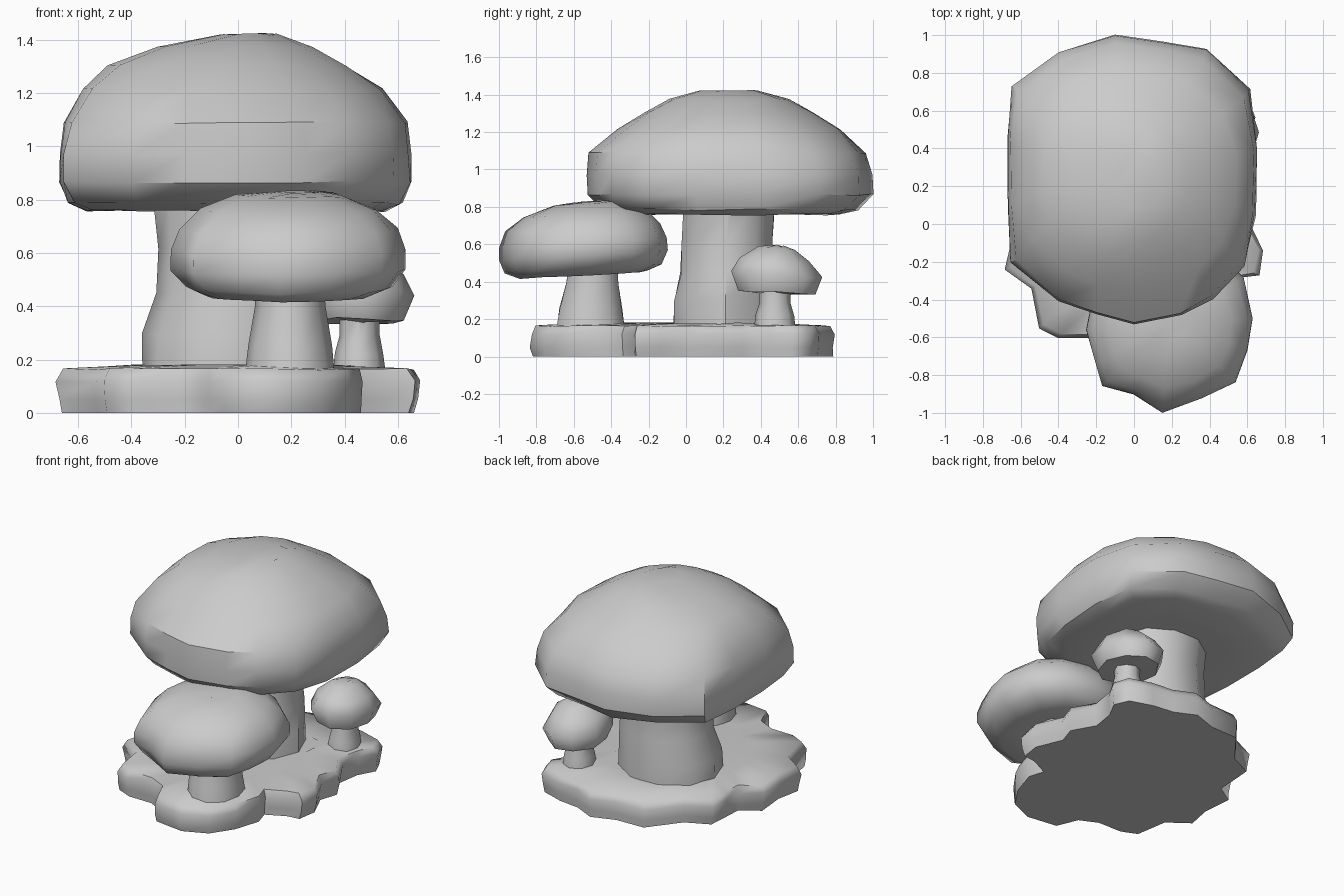
import bpy, bmesh, math, random

random.seed(4)
stone = bpy.data.materials.new("grey_stone")
stone.diffuse_color = (0.6, 0.6, 0.6, 1)


def loft(name, plan, centre, rings, slope=0.0, jitter=0.0, angle=40, radii=None):
    """Stack scaled copies of a plan outline.
    rings: (scale_x, scale_y, z, shift_x, shift_y, roundness); roundness blends to an ellipse."""
    bm = bmesh.new()
    cx, cy = centre
    loops = []
    for sx, sy, z, dx, dy, rnd in rings:
        loop = []
        for x, y in plan:
            px, py = x - cx, y - cy
            if rnd and radii:
                k = 1 / math.hypot(px / radii[0], py / radii[1])
                k = 1 + rnd * (k - 1)
                px, py = px * k, py * k
            k = 1 + random.uniform(-jitter, jitter)
            px, py = px * sx * k + dx, py * sy * k + dy
            pz = z + slope * py + random.uniform(-jitter, jitter) * 0.5
            loop.append(bm.verts.new((cx + px, cy + py, max(pz, 0) if z else 0)))
        loops.append(loop)
    n = len(plan)
    for a, b in zip(loops, loops[1:]):
        for i in range(n):
            j = (i + 1) % n
            bm.faces.new((a[i], a[j], b[j], b[i]))
    bm.faces.new(loops[0][::-1])
    bm.faces.new(loops[-1])
    bmesh.ops.recalc_face_normals(bm, faces=bm.faces)
    me = bpy.data.meshes.new(name)
    bm.to_mesh(me)
    bm.free()
    me.materials.append(stone)
    ob = bpy.data.objects.new(name, me)
    bpy.context.collection.objects.link(ob)
    bpy.ops.object.select_all(action='DESELECT')
    ob.select_set(True)
    bpy.context.view_layer.objects.active = ob
    bpy.ops.object.shade_smooth_by_angle(angle=math.radians(angle))
    return ob


def oval(cx, cy, rx, ry, n=10):
    return [(cx + rx * math.cos(2 * math.pi * i / n), cy + ry * math.sin(2 * math.pi * i / n))
            for i in range(n)]


# Lobed rock base
base_plan = [(.16, -.83), (.32, -.76), (.42, -.62), (.47, -.44), (.44, -.34), (.57, -.28), (.66, -.27),
             (.68, -.14), (.6, .03), (.64, .15), (.56, .3), (.58, .45), (.64, .56), (.6, .66),
             (.45, .71), (.3, .73), (.16, .79), (0, .74), (-.2, .73), (-.36, .53), (-.52, .46),
             (-.53, .32), (-.54, .2), (-.66, .12), (-.65, -.08), (-.68, -.24),
             (-.54, -.34), (-.5, -.55), (-.4, -.6), (-.23, -.6), (-.11, -.66), (-.05, -.8)]
loft("rock_base", base_plan, (0, 0),
     [(.975, .99, 0, 0, 0, 0), (.99, 1, .05, 0, 0, 0), (1, 1, .12, 0, 0, 0),
      (.965, .97, .165, 0, 0, 0), (.6, .6, .178, 0, 0, 0)], angle=60, jitter=.008)

# Large mushroom
loft("large_stem", oval(-.03, .21, .32, .29), (-.03, .21),
     [(1.04, 1, .15, 0, 0, 0), (1.02, 1, .3, 0, 0, 0), (.92, .9, .45, .02, .01, 0),
      (.88, .88, .62, .01, .01, 0), (.92, .88, .8, .01, .02, 0)], jitter=.015)
large_plan = [(0, -.53), (.25, -.48), (.42, -.4), (.58, -.22), (.64, .05), (.655, .4), (.61, .71),
              (.38, .92), (.15, .96), (-.1, 1.0), (-.4, .91), (-.65, .73), (-.67, .45), (-.67, .1),
              (-.65, -.2), (-.4, -.41), (-.2, -.48)]
loft("large_cap", large_plan, (0, .22),
     [(.5, .45, .765, 0, 0, 0), (.84, .73, .758, 0, .03, 0), (.95, .89, .785, 0, 0, 0),
      (1, 1, .865, 0, 0, 0), (1, 1, .97, 0, 0, 0), (.975, .965, 1.09, 0, -.01, .15),
      (.86, .78, 1.215, -.02, .01, .6), (.69, .59, 1.305, -.04, .01, .9),
      (.45, .42, 1.375, -.01, .01, 1), (.16, .2, 1.42, .04, .01, 1)],
     jitter=.01, radii=(.66, .765))

# Medium mushroom in front
loft("medium_stem", oval(.195, -.51, .165, .185), (.195, -.51),
     [(1.03, 1.03, .15, 0, 0, 0), (.95, .95, .25, 0, 0, 0), (.8, .78, .4, 0, .01, 0),
      (.8, .75, .48, 0, .01, 0)], jitter=.015)
medium_plan = [(.15, -1.0), (.36, -.92), (.54, -.84), (.6, -.67), (.63, -.5), (.58, -.28), (.42, -.14),
               (.2, -.1), (-.03, -.14), (-.2, -.3), (-.25, -.56), (-.2, -.74), (-.17, -.86), (0, -.9)]
loft("medium_cap", medium_plan, (.19, -.55),
     [(.4, .4, .445, 0, 0, 0), (.66, .76, .435, 0, 0, .7), (.88, .93, .47, 0, 0, .4),
      (1, 1, .54, 0, 0, 0), (1, .995, .61, 0, 0, 0), (.93, .92, .69, 0, 0, .2),
      (.75, .73, .765, 0, .01, .6), (.45, .42, .815, 0, .03, 1), (.2, .2, .825, .03, .05, 1)],
     slope=.06, jitter=.01, radii=(.44, .45), angle=55)

# Small mushroom at the back right
loft("small_stem", oval(.455, .475, .1, .11, 8), (.455, .475),
     [(1, 1, .15, 0, 0, 0), (.9, .95, .22, 0, 0, 0), (.75, .75, .29, 0, 0, 0),
      (.75, .75, .37, 0, 0, 0)], jitter=.015, angle=50)
loft("small_cap", oval(.455, .485, .205, .25, 9), (.455, .485),
     [(.4, .4, .34, 0, 0, 0), (.82, .83, .342, 0, 0, 0), (1, 1, .435, 0, 0, 0),
      (.8, .75, .515, 0, -.01, 0), (.43, .4, .575, 0, 0, 0), (.15, .15, .592, 0, 0, 0)],
     slope=-.07, jitter=.015, angle=60)
